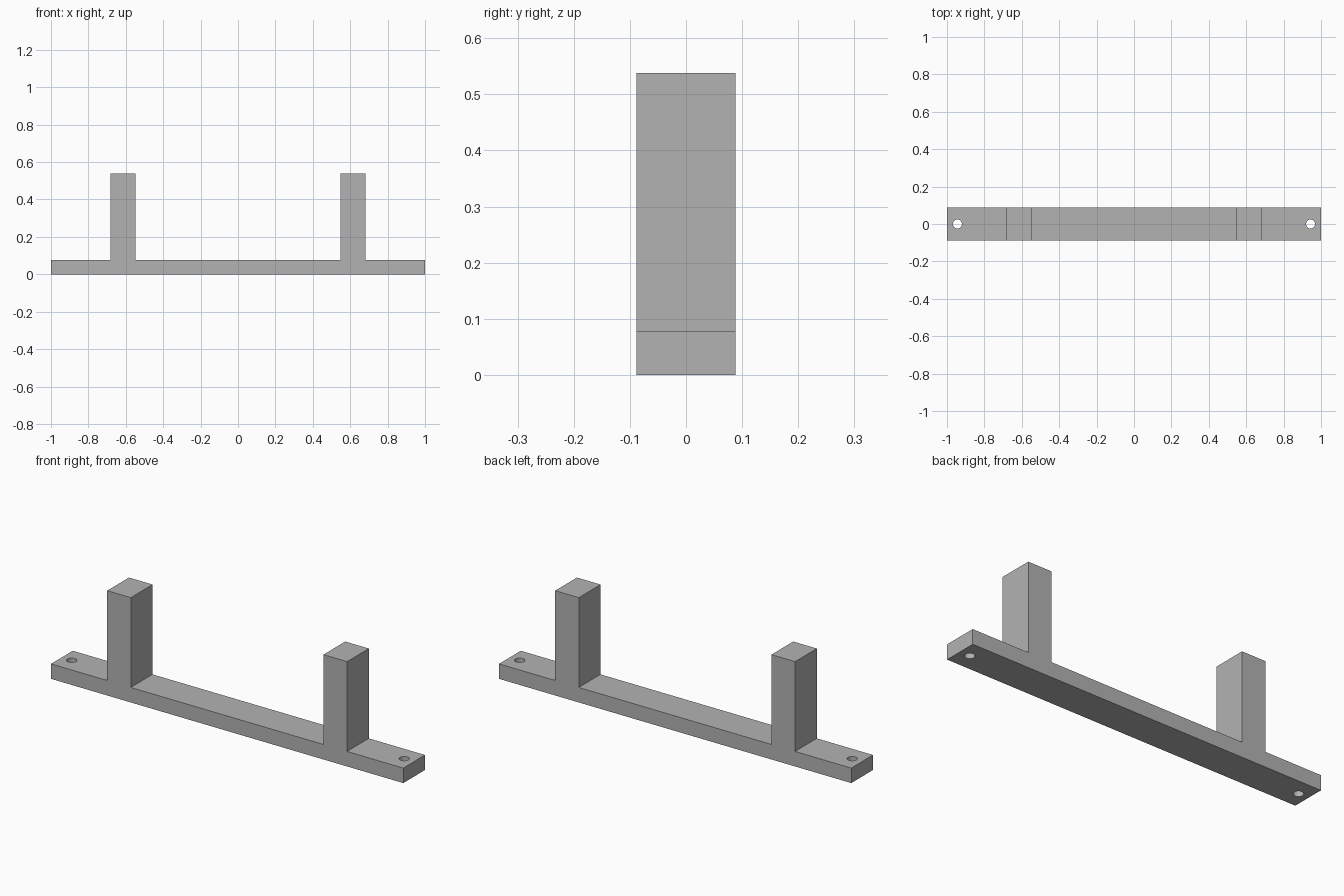
import bpy, bmesh, math
from mathutils import Matrix

if "Cube" in bpy.data.objects:
    bpy.data.objects.remove(bpy.data.objects["Cube"])

HALF_DEPTH = 0.088
BASE_TOP, POST_TOP = 0.077, 0.538
POST_IN, POST_OUT = 0.547, 0.681
HOLE_X, HOLE_R = 0.944, 0.024

grey = bpy.data.materials.new("plain grey")
grey.diffuse_color = (0.45, 0.45, 0.45, 1)
grey.use_nodes = True
grey.node_tree.nodes["Principled BSDF"].inputs["Base Color"].default_value = grey.diffuse_color


def make_object(name, bm):
    bmesh.ops.recalc_face_normals(bm, faces=bm.faces)
    mesh = bpy.data.meshes.new(name)
    bm.to_mesh(mesh)
    bm.free()
    mesh.materials.append(grey)
    obj = bpy.data.objects.new(name, mesh)
    bpy.context.collection.objects.link(obj)
    return obj


# Bracket: base bar and two posts as one mirrored outline, extruded front to back
right = [(1, 0), (1, BASE_TOP), (POST_OUT, BASE_TOP), (POST_OUT, POST_TOP),
         (POST_IN, POST_TOP), (POST_IN, BASE_TOP)]
outline = right + [(-x, z) for x, z in reversed(right)]
bm = bmesh.new()
face = bm.faces.new([bm.verts.new((x, -HALF_DEPTH, z)) for x, z in outline])
ext = bmesh.ops.extrude_face_region(bm, geom=[face])
bmesh.ops.translate(bm, vec=(0, 2 * HALF_DEPTH, 0),
                    verts=[g for g in ext["geom"] if isinstance(g, bmesh.types.BMVert)])
bracket = make_object("bracket", bm)

# Screw holes: one drill through each end of the base
bm = bmesh.new()
for side in (-1, 1):
    bmesh.ops.create_cone(bm, cap_ends=True, segments=32, radius1=HOLE_R, radius2=HOLE_R,
                          depth=0.3, matrix=Matrix.Translation((side * HOLE_X, 0, BASE_TOP / 2)))
drill = make_object("hole_cutter", bm)
drill.hide_render = True
drill.hide_set(True)
cut = bracket.modifiers.new("screw holes", 'BOOLEAN')
cut.operation = 'DIFFERENCE'
cut.solver = 'EXACT'
cut.object = drill

# Smooth hole walls, sharp box edges
bpy.context.view_layer.objects.active = bracket
bracket.select_set(True)
bpy.ops.object.modifier_apply(modifier=cut.name)
bpy.ops.object.shade_smooth_by_angle(angle=math.radians(30))
